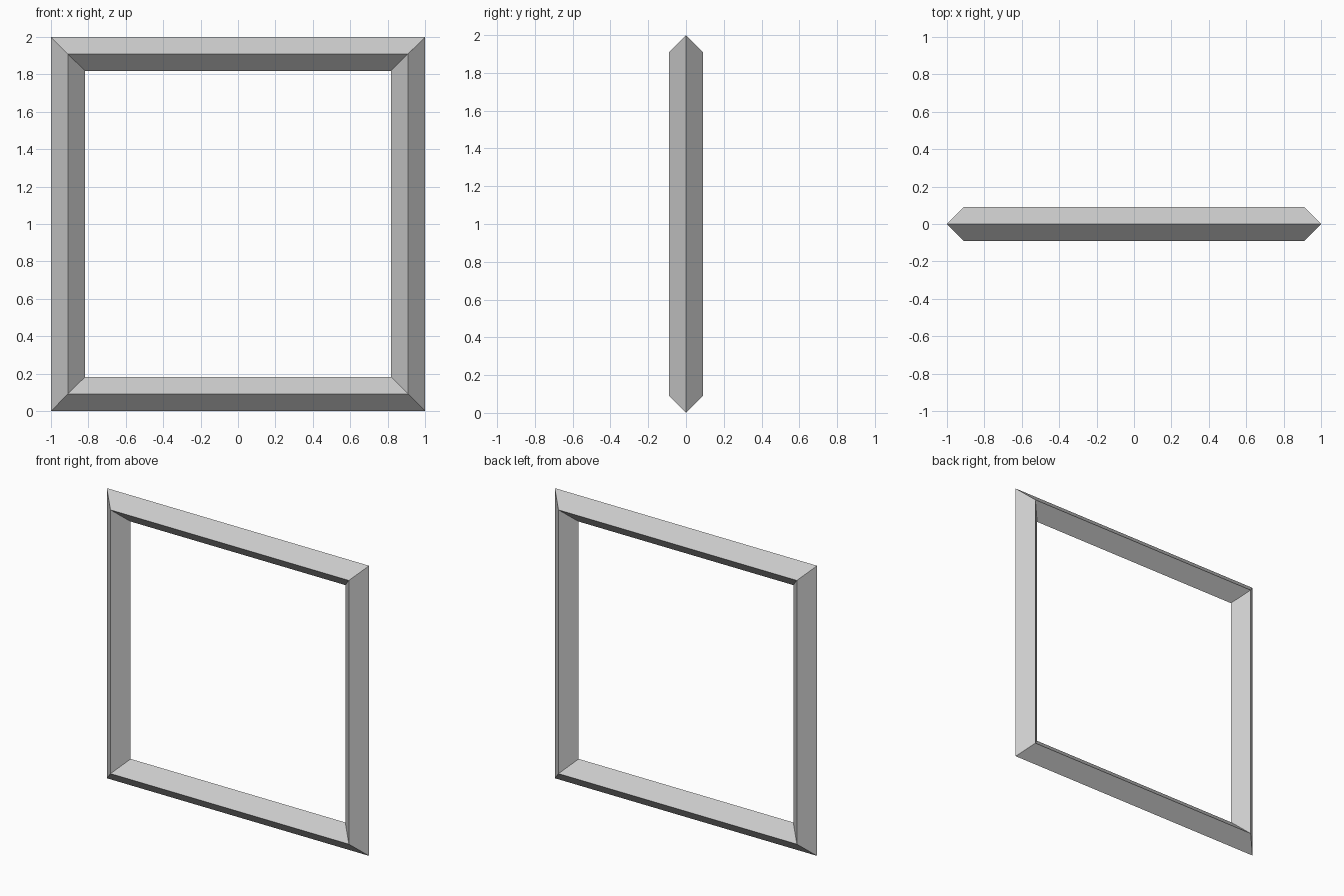
import bpy, bmesh

if "Cube" in bpy.data.objects:
    bpy.data.objects.remove(bpy.data.objects["Cube"])

MID = 1 / 1.1        # half-width at the bar centreline
R = 0.1 / 1.1        # half-diagonal of the diamond bar section

# Diamond bar section: (outward offset, depth)
profile = [(R, 0), (0, R), (-R, 0), (0, -R)]
corners = [(-1, -1), (1, -1), (1, 1), (-1, 1)]

# Square frame: one mitred section at each corner, bridged around the loop
bm = bmesh.new()
rings = [[bm.verts.new((cx * (MID + o), d, 1 + cz * (MID + o))) for o, d in profile]
         for cx, cz in corners]
for i in range(4):
    a, b = rings[i], rings[(i + 1) % 4]
    for j in range(4):
        k = (j + 1) % 4
        bm.faces.new((a[j], b[j], b[k], a[k]))
bmesh.ops.recalc_face_normals(bm, faces=bm.faces)

mesh = bpy.data.meshes.new("square_frame")
bm.to_mesh(mesh)
bm.free()
bpy.context.collection.objects.link(bpy.data.objects.new("square_frame", mesh))
